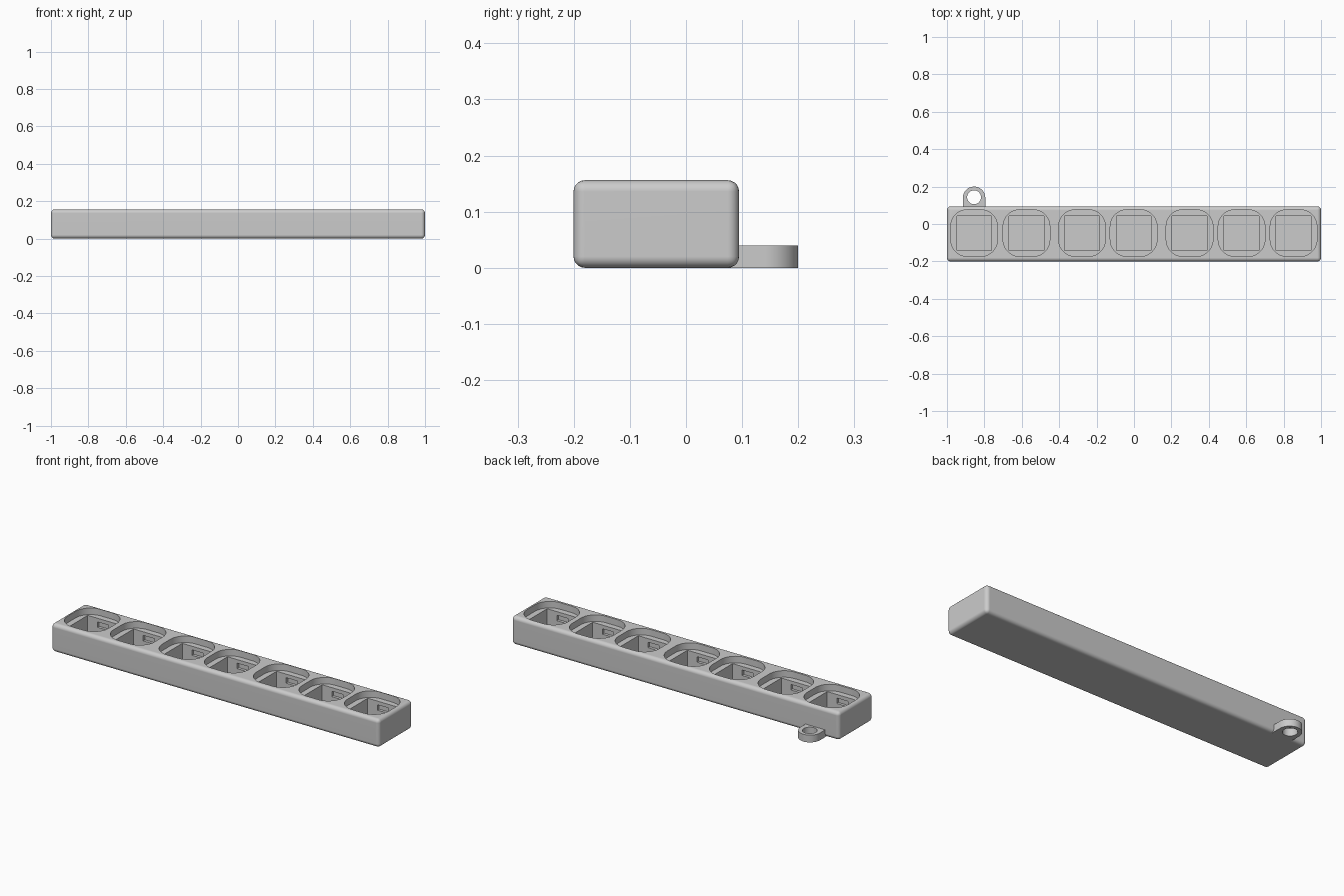
import bpy, bmesh, math

if "Cube" in bpy.data.objects:
    bpy.data.objects.remove(bpy.data.objects["Cube"])

XS = [-0.855, -0.575, -0.278, -0.002, 0.297, 0.575, 0.853]   # socket centres
CY = -0.0485                                                # socket row
TOP, PLATE, FLOOR = 0.156, 0.12, 0.015


def rounded_rect(cx, cy, w, d, r, n=10):
    pts = []
    for k, (sx, sy) in enumerate([(1, 1), (-1, 1), (-1, -1), (1, -1)]):
        for i in range(n + 1):
            a = math.pi / 2 * (k + i / n)
            pts.append((cx + sx * (w / 2 - r) + r * math.cos(a),
                        cy + sy * (d / 2 - r) + r * math.sin(a)))
    return pts


def rect(cx, cy, w, d):
    return [(cx + sx * w / 2, cy + sy * d / 2)
            for sx, sy in [(1, 1), (-1, 1), (-1, -1), (1, -1)]]


def prisms(name, profiles, z0, z1, bevel=0):
    """Extrude closed outlines from z0 to z1 into one object."""
    bm = bmesh.new()
    for pts in profiles:
        face = bm.faces.new([bm.verts.new((x, y, z0)) for x, y in pts])
        ext = bmesh.ops.extrude_face_region(bm, geom=[face])
        verts = [g for g in ext["geom"] if isinstance(g, bmesh.types.BMVert)]
        bmesh.ops.translate(bm, verts=verts, vec=(0, 0, z1 - z0))
    bmesh.ops.recalc_face_normals(bm, faces=bm.faces)
    if bevel:
        bmesh.ops.bevel(bm, geom=list(bm.edges), offset=bevel, segments=5,
                        profile=0.5, affect='EDGES')
    mesh = bpy.data.meshes.new(name)
    bm.to_mesh(mesh)
    bm.free()
    ob = bpy.data.objects.new(name, mesh)
    bpy.context.collection.objects.link(ob)
    return ob


def activate(ob):
    bpy.ops.object.select_all(action='DESELECT')
    ob.select_set(True)
    bpy.context.view_layer.objects.active = ob


def cut(ob, cutter):
    mod = ob.modifiers.new("cut", 'BOOLEAN')
    mod.operation, mod.solver, mod.object = 'DIFFERENCE', 'EXACT', cutter
    activate(ob)
    bpy.ops.object.modifier_apply(modifier=mod.name)
    bpy.data.objects.remove(cutter)


def smooth(ob):
    activate(ob)
    bpy.ops.object.shade_smooth_by_angle(angle=math.radians(30))
    mod = ob.modifiers.new("flat_normals", 'WEIGHTED_NORMAL')
    mod.keep_sharp = True


# Long rounded body
body = prisms("tray_body", [rect(0, -0.053, 2.0, 0.295)], 0, TOP, bevel=0.02)

# Rounded recesses, square sockets, and clip slots hidden under the socket rim
cut(body, prisms("recess_cutter",
                 [rounded_rect(x, CY, 0.25, 0.25, 0.09) for x in XS], PLATE, TOP + 0.1))
cut(body, prisms("socket_cutter",
                 [rect(x, CY, 0.185, 0.185) for x in XS], FLOOR, PLATE + 0.01))
cut(body, prisms("slot_cutter",
                 [rect(x, CY, 0.068, 0.215) for x in XS], 0.07, 0.1))
smooth(body)

# Key ring tab with a round hole
tx, ty, r = -0.855, 0.14, 0.06
arc = [(tx + r * math.cos(math.pi * i / 24), ty + r * math.sin(math.pi * i / 24))
       for i in range(25)]
tab = prisms("ring_tab", [arc + [(tx - r, 0.075), (tx + r, 0.075)]], 0, 0.04)
hole = [(tx + 0.037 * math.cos(math.tau * i / 40), ty + 0.003 + 0.037 * math.sin(math.tau * i / 40))
        for i in range(40)]
cut(tab, prisms("hole_cutter", [hole], -0.1, 0.1))
smooth(tab)
